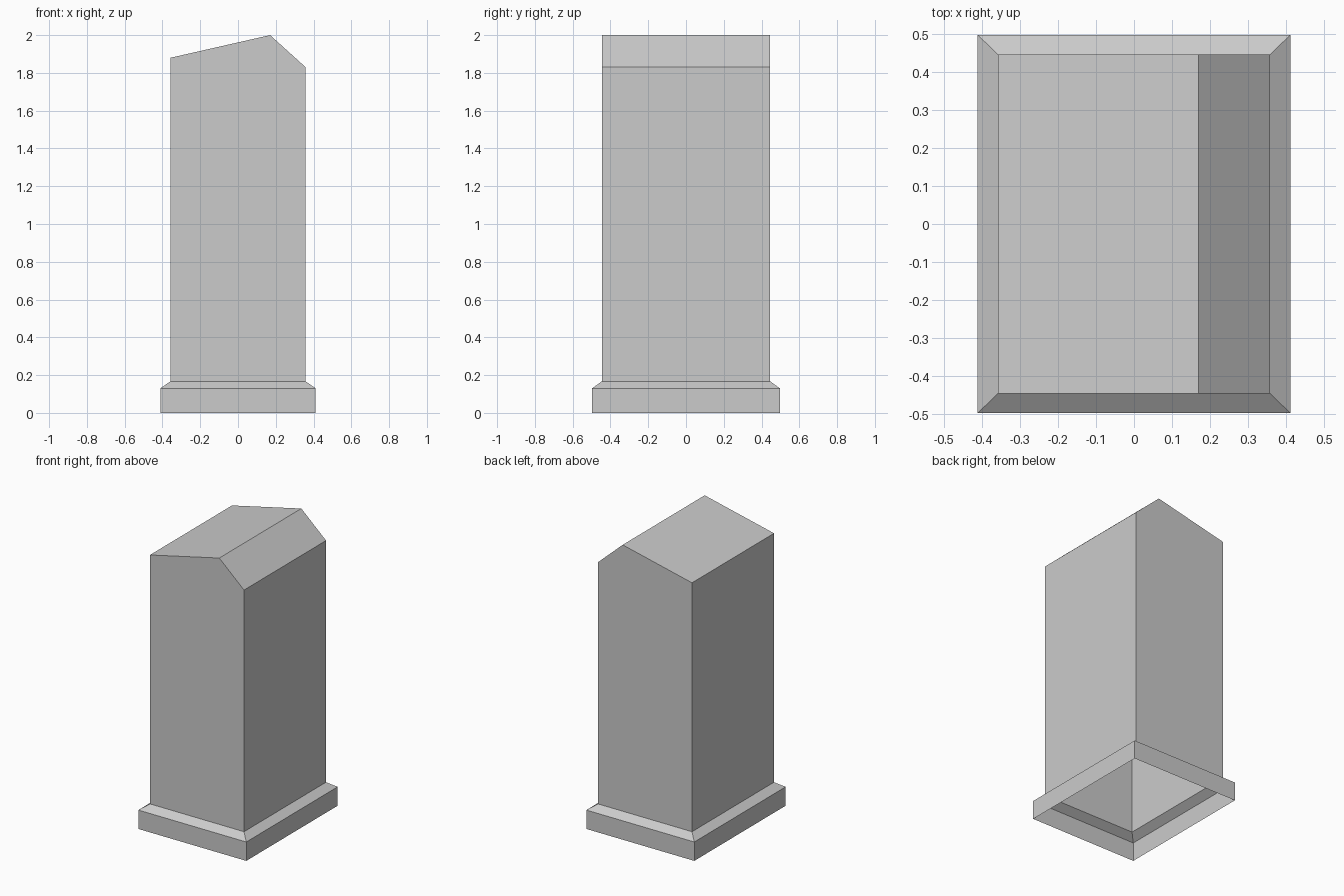
import bpy
import bmesh

cube = bpy.data.objects.get("Cube")
if cube:
    bpy.data.objects.remove(cube, do_unlink=True)

# Single stone colour
stone = bpy.data.materials.new("grey_stone")
stone.use_nodes = True
grey = (0.6, 0.6, 0.6, 1)
stone.diffuse_color = grey
stone.node_tree.nodes["Principled BSDF"].inputs["Base Color"].default_value = grey


def make_object(name, bm):
    bmesh.ops.recalc_face_normals(bm, faces=bm.faces)
    mesh = bpy.data.meshes.new(name)
    bm.to_mesh(mesh)
    bm.free()
    mesh.materials.append(stone)
    obj = bpy.data.objects.new(name, mesh)
    bpy.context.collection.objects.link(obj)
    return obj


def ring(bm, half_x, half_y, z):
    corners = [(-1, -1), (1, -1), (1, 1), (-1, 1)]
    return [bm.verts.new((sx * half_x, sy * half_y, z)) for sx, sy in corners]


def bridge(bm, lower, upper):
    for i in range(4):
        j = (i + 1) % 4
        bm.faces.new((lower[i], lower[j], upper[j], upper[i]))


# Hollow shell, open underneath: plinth, sloped ledge, pillar and roof
bm = bmesh.new()
foot = ring(bm, 0.411, 0.497, 0)
rim = ring(bm, 0.411, 0.497, 0.13)
base = ring(bm, 0.358, 0.446, 0.167)
bridge(bm, foot, rim)
bridge(bm, rim, base)

# Uneven gable outline, extended from front to back
outline = [(0.358, 1.83), (0.17, 2.0), (-0.358, 1.88)]
front = [bm.verts.new((x, -0.446, z)) for x, z in outline]
back = [bm.verts.new((x, 0.446, z)) for x, z in outline]
bm.faces.new([base[0], base[1]] + front)
bm.faces.new([base[3], base[2]] + back)
bm.faces.new((base[1], base[2], back[0], front[0]))
bm.faces.new((base[3], base[0], front[2], back[2]))
for i in range(2):
    bm.faces.new((front[i], back[i], back[i + 1], front[i + 1]))
make_object("stone_pillar", bm)
